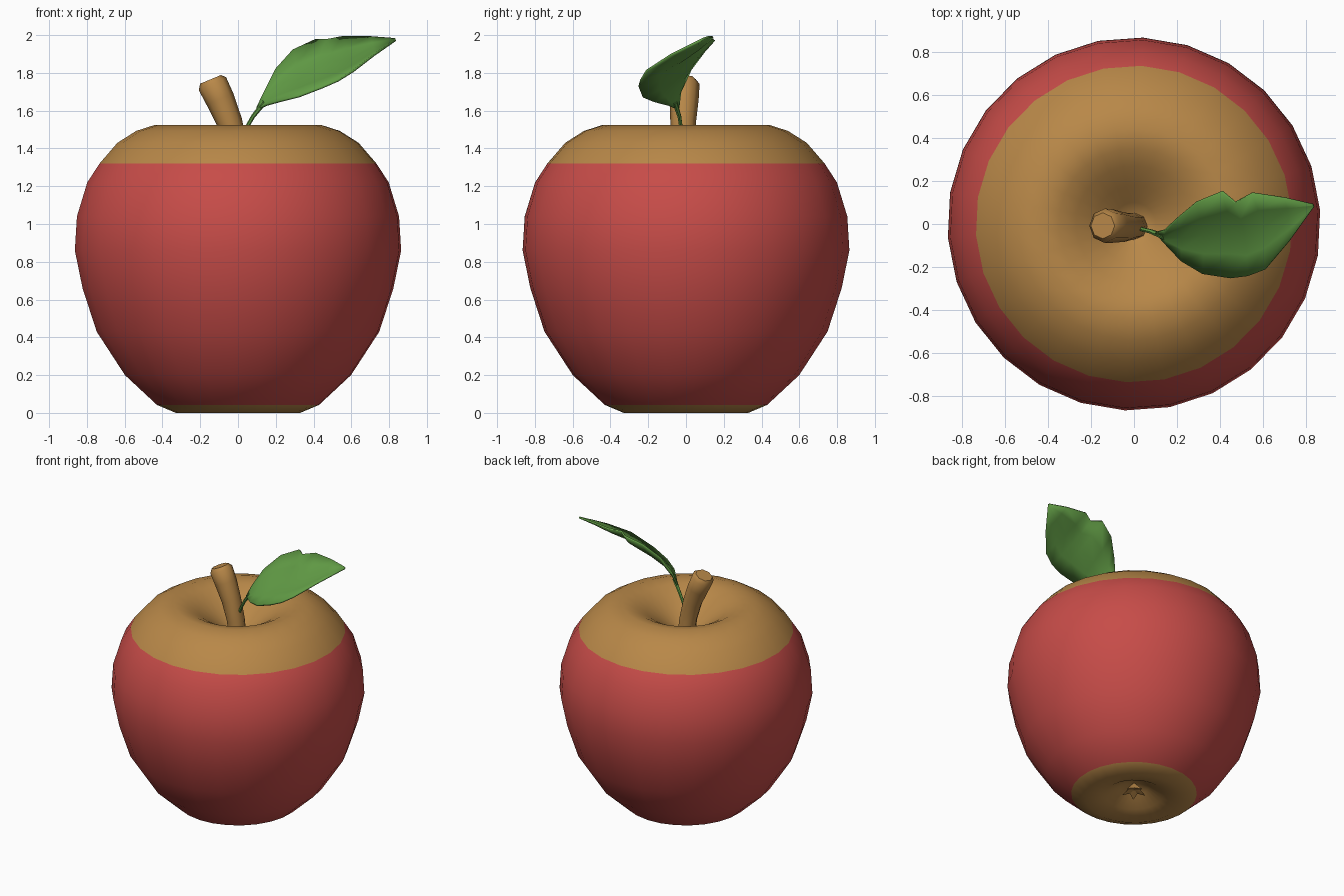
import bpy, bmesh, math
from mathutils import Vector

if "Cube" in bpy.data.objects:
    bpy.data.objects.remove(bpy.data.objects["Cube"])


def material(name, rgb):
    m = bpy.data.materials.new(name)
    m.diffuse_color = (*rgb, 1)
    m.use_nodes = True
    m.node_tree.nodes["Principled BSDF"].inputs["Base Color"].default_value = m.diffuse_color
    return m


RED = material("apple red", (0.57, 0.072, 0.065))
TAN = material("golden brown", (0.48, 0.245, 0.065))
GREEN = material("leaf green", (0.12, 0.33, 0.06))


def finish(bm, name, mats, angle=60):
    bmesh.ops.recalc_face_normals(bm, faces=bm.faces)
    me = bpy.data.meshes.new(name)
    bm.to_mesh(me)
    bm.free()
    for m in mats:
        me.materials.append(m)
    ob = bpy.data.objects.new(name, me)
    bpy.context.collection.objects.link(ob)
    bpy.ops.object.select_all(action='DESELECT')
    ob.select_set(True)
    bpy.context.view_layer.objects.active = ob
    bpy.ops.object.shade_smooth_by_angle(angle=math.radians(angle))
    return ob


def bridge(bm, rings):
    n = len(rings[0])
    for a, b in zip(rings, rings[1:]):
        for i in range(n):
            j = (i + 1) % n
            bm.faces.new((a[i], a[j], b[j], b[i]))


def tube(name, path, radii, sides, mat, angle=50):
    bm = bmesh.new()
    pts = [Vector(p) for p in path]
    rings = []
    for k, (p, r) in enumerate(zip(pts, radii)):
        d = (pts[min(k + 1, len(pts) - 1)] - pts[max(k - 1, 0)]).normalized()
        u = Vector((0, 1, 0)).cross(d).normalized()
        v = d.cross(u)
        rings.append([bm.verts.new(p + r * (math.cos(t) * u + math.sin(t) * v))
                      for t in (2 * math.pi * i / sides for i in range(sides))])
    bridge(bm, rings)
    bm.faces.new(rings[0])
    bm.faces.new(rings[-1])
    return finish(bm, name, [mat], angle)


# Apple body: lathed profile with a hollow at both ends
profile = [(0.04, 0.12), (0.10, 0.09), (0.20, 0.03), (0.33, 0.0), (0.43, 0.042),
           (0.60, 0.20), (0.75, 0.43), (0.825, 0.66), (0.866, 0.86), (0.855, 1.04),
           (0.80, 1.22), (0.735, 1.32), (0.64, 1.43), (0.54, 1.493), (0.44, 1.525),
           (0.35, 1.507), (0.27, 1.465), (0.18, 1.40), (0.10, 1.335), (0.04, 1.29)]
N = 26
bm = bmesh.new()
rings = [[bm.verts.new((r * math.cos(t), r * math.sin(t), z))
          for t in (2 * math.pi * (i + 0.3) / N for i in range(N))] for r, z in profile]
bridge(bm, rings)
bm.faces.new(rings[0])
bm.faces.new(rings[-1])
for f in bm.faces:
    z = f.calc_center_median().z
    r = f.calc_center_median().xy.length
    f.material_index = 1 if z > 1.32 or z < 0.03 or r < 0.4 else 0
finish(bm, "apple_body", [RED, TAN], 80)

# Stem: leaning tube with a softened cut end
tube("stem",
     [(0.005, -0.01, 1.26), (-0.01, -0.012, 1.40), (-0.045, -0.015, 1.54),
      (-0.095, -0.01, 1.66), (-0.135, -0.008, 1.742), (-0.145, -0.008, 1.766)],
     [0.062, 0.062, 0.068, 0.077, 0.08, 0.06], 8, TAN)

# Leaf stalk
tube("leaf_stalk",
     [(0.0, -0.01, 1.41), (0.04, -0.025, 1.50), (0.08, -0.035, 1.57), (0.14, -0.06, 1.645)],
     [0.012, 0.010, 0.011, 0.014], 6, GREEN)

# Leaf: front and back edges joined across a slightly cupped blade
front = [(0.11, -0.05, 1.61), (0.15, -0.095, 1.63), (0.22, -0.17, 1.65), (0.32, -0.23, 1.675),
         (0.45, -0.25, 1.725), (0.53, -0.24, 1.76), (0.61, -0.21, 1.81),
         (0.72, -0.08, 1.895), (0.835, 0.08, 1.975)]
back = [(0.10, -0.04, 1.615), (0.14, -0.03, 1.70), (0.20, 0.025, 1.82), (0.29, 0.10, 1.92),
        (0.41, 0.15, 1.975), (0.47, 0.10, 1.975), (0.55, 0.143, 1.99),
        (0.70, 0.12, 1.99), (0.83, 0.09, 1.98)]
bm = bmesh.new()
rows = []
for a, b in zip(front, back):
    a, b = Vector(a), Vector(b)
    sag = 0.14 * (b - a).length
    n = Vector((0.45, 0.45, -0.77))
    rows.append([bm.verts.new(a.lerp(b, s) + n * sag * 4 * s * (1 - s) * 0.6)
                 for s in (0, 0.25, 0.5, 0.75, 1)])
for p, q in zip(rows, rows[1:]):
    for i in range(4):
        bm.faces.new((p[i], q[i], q[i + 1], p[i + 1]))
leaf = finish(bm, "leaf", [GREEN])
mod = leaf.modifiers.new("thickness", 'SOLIDIFY')
mod.thickness = 0.012
mod.offset = 0

# Calyx: small five-pointed star in the bottom hollow
bm = bmesh.new()
star = [bm.verts.new((r * math.cos(t), r * math.sin(t), z))
        for i in range(10)
        for r, z, t in [((0.085, 0.045, 0.04)[0] if i % 2 == 0 else 0.045,
                         0.04 if i % 2 == 0 else 0.06, math.pi * i / 5 + 0.3)]]
top = bm.verts.new((0, 0, 0.125))
low = bm.verts.new((0, 0, 0.07))
for i in range(10):
    j = (i + 1) % 10
    bm.faces.new((star[i], star[j], top))
    bm.faces.new((star[j], star[i], low))
finish(bm, "calyx", [TAN], 30)
